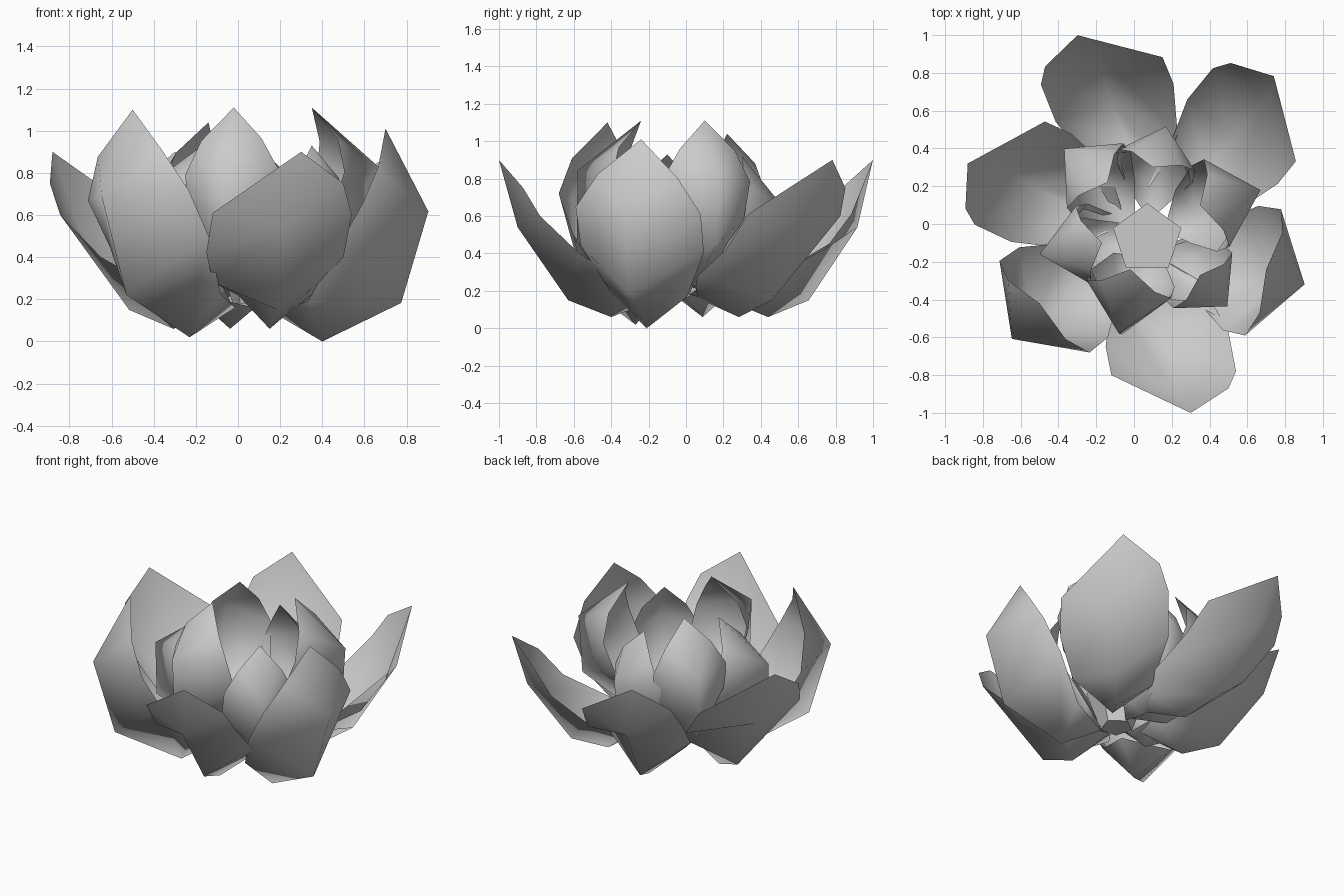
import bpy, bmesh, math
from mathutils import Vector, Matrix

cube = bpy.data.objects.get("Cube")
if cube:
    bpy.data.objects.remove(cube, do_unlink=True)

# One plain grey for the whole flower
grey = bpy.data.materials.new("petal_grey")
grey.use_nodes = True
grey.diffuse_color = (0.6, 0.6, 0.6, 1)
grey.node_tree.nodes["Principled BSDF"].inputs["Base Color"].default_value = (0.6, 0.6, 0.6, 1)

HEART = Vector((.07, -.08, 0))

# Rim of half a petal: position along it, half width (of length), share of belly depth
RIM = [(.16, .2, -.2), (.43, .325, .12), (.65, .33, .3), (.83, .21, .26)]

# Reclined petal facing the front: centre line from root to tip, then the two rims
SPINE = [(.08, -.14, .16), (.15, -.4, .06), (.19, -.63, .15), (.22, -.9, .54), (.3, -1, .9)]
RIGHT_RIM = [(0, -.22, .22), (-.12, -.38, .28), (-.15, -.65, .42), (-.12, -.8, .61)]
LEFT_RIM = [(.35, -.3, .23), (.5, -.57, .4), (.54, -.78, .6), (.5, -.87, .75)]


def add_object(name, bm, smooth):
    mesh = bpy.data.meshes.new(name)
    bm.to_mesh(mesh)
    bm.free()
    mesh.materials.append(grey)
    for face in mesh.polygons:
        face.use_smooth = smooth
    obj = bpy.data.objects.new(name, mesh)
    bpy.context.collection.objects.link(obj)
    return obj


def build_petal(name, spine, rims):
    """Skin a petal between its centre line and both rims."""
    bm = bmesh.new()
    root, keel, low, mid, tip = [bm.verts.new(p) for p in spine]
    for rim, flip in zip(rims, (False, True)):
        a, b, c, d = [bm.verts.new(p) for p in rim]
        for loop in ((root, a, keel), (keel, a, b, low), (low, b, c, mid),
                     (mid, c, d), (mid, d, tip)):
            bm.faces.new(loop[::-1] if flip else loop)
    return add_object(name, bm, True)


def reclined_petal(name, degrees, shift):
    """Open petal turned about the flower's axis."""
    place = Matrix.Translation(shift) @ Matrix.Rotation(math.radians(degrees), 4, 'Z')
    spine, right, left = [[place @ Vector(p) for p in row]
                          for row in (SPINE, RIGHT_RIM, LEFT_RIM)]
    build_petal(name, spine, (left, right))


def cupped_petal(name, keel, tip, belly, width=1.0, rise=.14):
    """Upright petal rooted at the heart, bulging towards the belly point."""
    keel, tip, belly = Vector(keel), Vector(tip), Vector(belly)
    axis = tip - keel
    bulge = (belly - keel) - (belly - keel).project(axis)
    side = axis.cross(bulge).normalized() * axis.length * width
    outward = Vector((keel.x, keel.y, 0)) - HEART
    root = HEART + outward.normalized() * .1 + Vector((0, 0, keel.z + rise))
    spine = [root, keel, keel + axis * .27 + bulge, keel + axis * .7 + bulge, tip]
    rims = [[keel + axis * t + side * w * sign + bulge * k for t, w, k in RIM]
            for sign in (1, -1)]
    build_petal(name, spine, rims)


# Outer petals: four reclined, two upright
reclined_petal("outer_petal_front", 0, (0, 0, 0))
reclined_petal("outer_petal_back", 191, (.186, .075, 0))
reclined_petal("outer_petal_back_left", 130, (.167, -.09, 0))
reclined_petal("outer_petal_back_right", 234, (.105, -.025, 0))
cupped_petal("outer_petal_left", (.4, -.21, 0), (.7, -.24, 1.01), (.91, -.32, .64))
cupped_petal("outer_petal_front_right", (-.23, -.27, .02), (-.5, -.42, 1.1),
             (-.65, -.61, .7), .92)

# Inner petals: three tall
cupped_petal("inner_petal_front", (.02, -.25, .22), (-.02, -.24, 1.11), (-.08, -.58, .84),
             .78, .05)
cupped_petal("inner_petal_left", (.32, .05, .22), (.35, .1, 1.11), (.67, .18, .84), .82, .05)
cupped_petal("inner_petal_back_right", (-.13, .15, .18), (-.14, .22, 1.04),
             (-.37, .4, .78), .8, .05)

# Inner petals: three short
cupped_petal("inner_petal_back", (.1, .2, .13), (.1, .3, .92), (.17, .52, .68), .8, .05)
cupped_petal("inner_petal_front_left", (.24, -.19, .13), (.35, -.27, .93), (.5, -.44, .69),
             .8, .05)
cupped_petal("inner_petal_right", (-.16, -.08, .13), (-.17, -.1, .93), (-.5, -.16, .69),
             .8, .05)

# Five-sided seed pod in the middle
bm = bmesh.new()
bmesh.ops.create_cone(bm, cap_ends=True, segments=5, radius1=.1, radius2=.19, depth=.26)
top = max(bm.verts, key=lambda v: (round(v.co.z, 2), v.co.y)).co
spin = math.pi / 2 - math.atan2(top.y, top.x)
pod = add_object("seed_pod", bm, False)
pod.rotation_euler.z = spin
pod.location = (HEART.x, HEART.y, .31)
